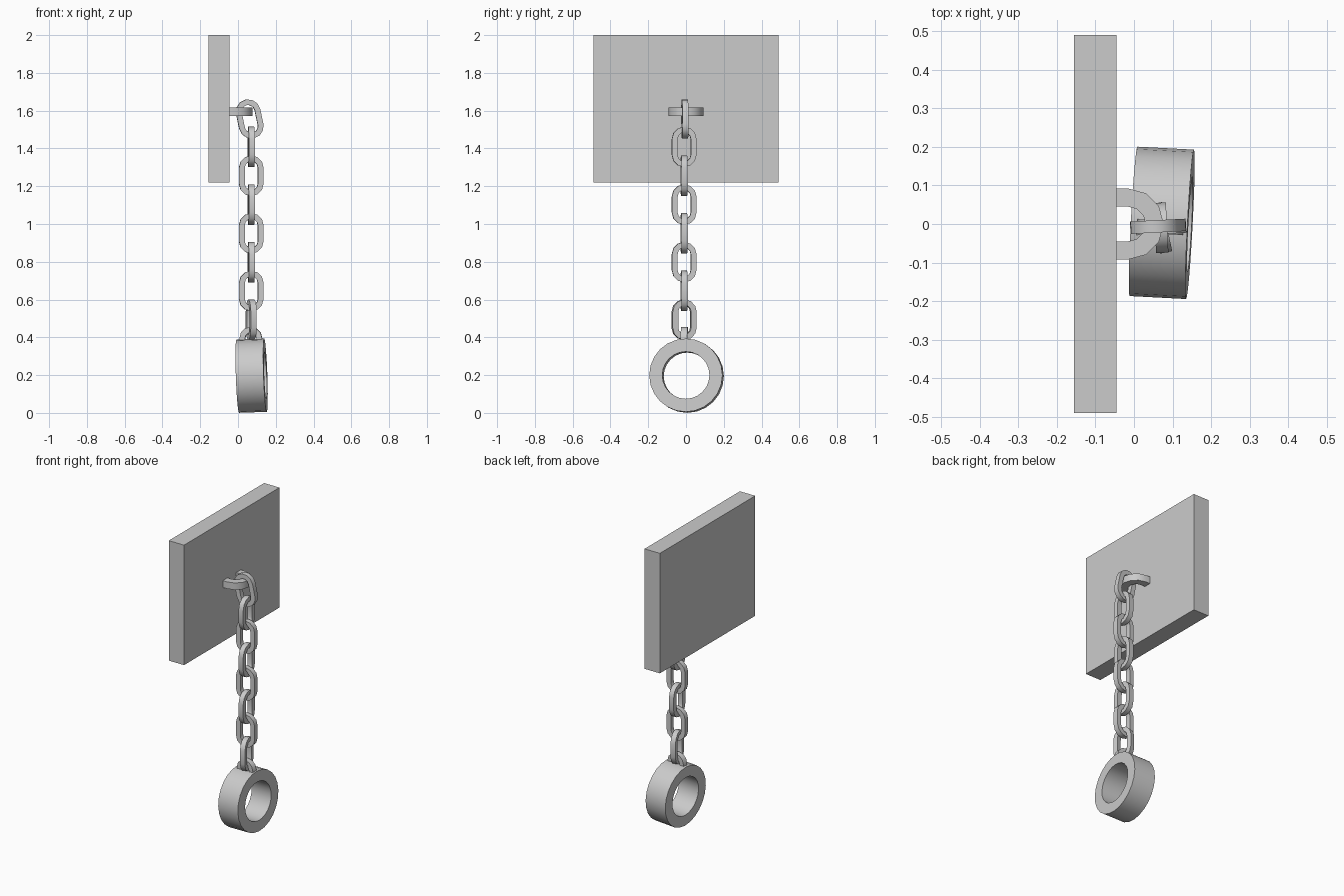
import bpy, bmesh
from math import radians, pi, cos, sin
from mathutils import Matrix, Euler

if "Cube" in bpy.data.objects:
    bpy.data.objects.remove(bpy.data.objects["Cube"])


def add_mesh(name, bm, smooth=True):
    bmesh.ops.recalc_face_normals(bm, faces=bm.faces)
    mesh = bpy.data.meshes.new(name)
    bm.to_mesh(mesh)
    bm.free()
    obj = bpy.data.objects.new(name, mesh)
    bpy.context.collection.objects.link(obj)
    if smooth:
        bpy.ops.object.select_all(action='DESELECT')
        obj.select_set(True)
        bpy.context.view_layer.objects.active = obj
        bpy.ops.object.shade_smooth_by_angle(angle=radians(35))
    return obj


def band(name, outer, inner, straight, depth, matrix, segs=6, arch=False):
    """Rectangular bar swept round a stadium (or an open arch) in local XZ."""
    path = []
    for i in range(segs + 1):
        a = pi * i / segs
        path.append((cos(a), sin(a), 0 if arch else straight))
    if arch:
        path = [(1, 0, -straight)] + path + [(-1, 0, -straight)]
    else:
        lower = [(-c, -s, -straight) for c, s, _ in path]
        path = path + lower if straight else path[:-1] + lower[:-1]
    bm = bmesh.new()
    rings = []
    for c, s, dz in path:
        rings.append([bm.verts.new((r * c, y, r * s + dz)) for r, y in (
            (outer, -depth / 2), (outer, depth / 2),
            (inner, depth / 2), (inner, -depth / 2))])
    n = len(rings)
    for i in range(n - 1 if arch else n):
        p, q = rings[i], rings[(i + 1) % n]
        for k in range(4):
            m = (k + 1) % 4
            bm.faces.new((p[k], p[m], q[m], q[k]))
    if arch:
        bm.faces.new(rings[0])
        bm.faces.new(rings[-1])
    bm.transform(matrix)
    return add_mesh(name, bm)


def place(x, y, z, rx=0, ry=0, rz=0):
    rot = Euler((radians(rx), radians(ry), radians(rz))).to_matrix().to_4x4()
    return Matrix.Translation((x, y, z)) @ rot


# wall plate
bm = bmesh.new()
bmesh.ops.create_cube(bm, size=1, matrix=Matrix.Translation((-0.10, 0, 1.61))
                      @ Matrix.Diagonal((0.11, 0.98, 0.78, 1)))
add_mesh("wall_plate", bm, smooth=False)

# wall staple, lying flat and curving out from the plate
lay_flat = Matrix(((0, 0, 1, 0), (1, 0, 0, 0), (0, 1, 0, 0), (0, 0, 0, 1)))
band("wall_staple", 0.092, 0.045, 0.04, 0.045,
     Matrix.Translation((-0.015, 0, 1.595)) @ lay_flat, arch=True)

# chain: a leaning first link, then alternating hanging links
band("chain_link_1", 0.065, 0.035, 0.04, 0.032,
     place(0.062, -0.006, 1.556, ry=-12, rz=3))
for i in range(7):
    twist = 12 if i == 6 else 3
    turn = 90 + twist if i % 2 == 0 else twist
    band(f"chain_link_{i + 2}", 0.065, 0.035, 0.042, 0.032,
         place(0.07, -0.01, 1.408 - i * 0.1525, rz=turn))

# cuff and the small loop on top of it
band("cuff_loop", 0.06, 0.03, 0.04, 0.035,
     place(0.068, -0.008, 0.395, rz=-3), arch=True)
band("cuff", 0.194, 0.125, 0, 0.147,
     place(0.072, 0.003, 0.197, ry=-2, rz=-3) @ Matrix.Rotation(pi / 2, 4, 'Z'),
     segs=12)
